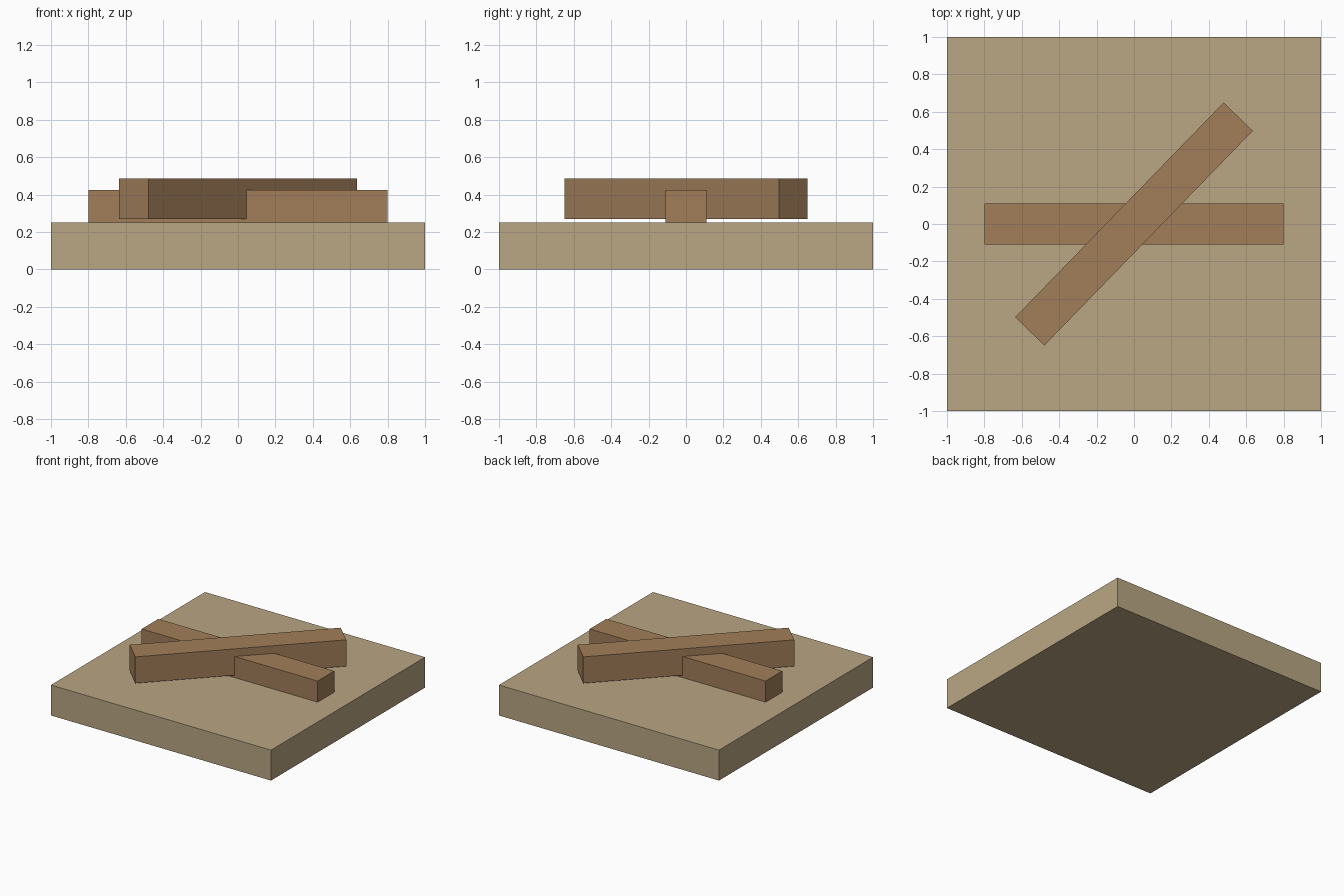
import bpy
from mathutils import Matrix

if "Cube" in bpy.data.objects:
    bpy.data.objects.remove(bpy.data.objects["Cube"])


def material(name, color):
    mat = bpy.data.materials.new(name)
    mat.diffuse_color = (*color, 1)
    mat.use_nodes = True
    mat.node_tree.nodes["Principled BSDF"].inputs["Base Color"].default_value = mat.diffuse_color
    return mat


def box(name, size, center, mat, angle=0.0):
    bpy.ops.mesh.primitive_cube_add(size=1, location=center, rotation=(0, 0, angle))
    obj = bpy.context.object
    obj.name = name
    obj.data.transform(Matrix.Diagonal((*size, 1)))
    obj.data.materials.append(mat)
    return obj


sand = material("sand", (0.49, 0.38, 0.23))
wood = material("wood", (0.36, 0.21, 0.10))

# Square base slab
box("base", (2, 2, 0.25), (0, 0, 0.125), sand)

# Two crossed beams of equal section, the lower one sunk into the base
BEAM = (1.6, 0.217, 0.217)
box("lower_beam", BEAM, (0, 0, 0.315), wood)
box("upper_beam", BEAM, (0, 0, 0.378), wood, angle=0.8)
